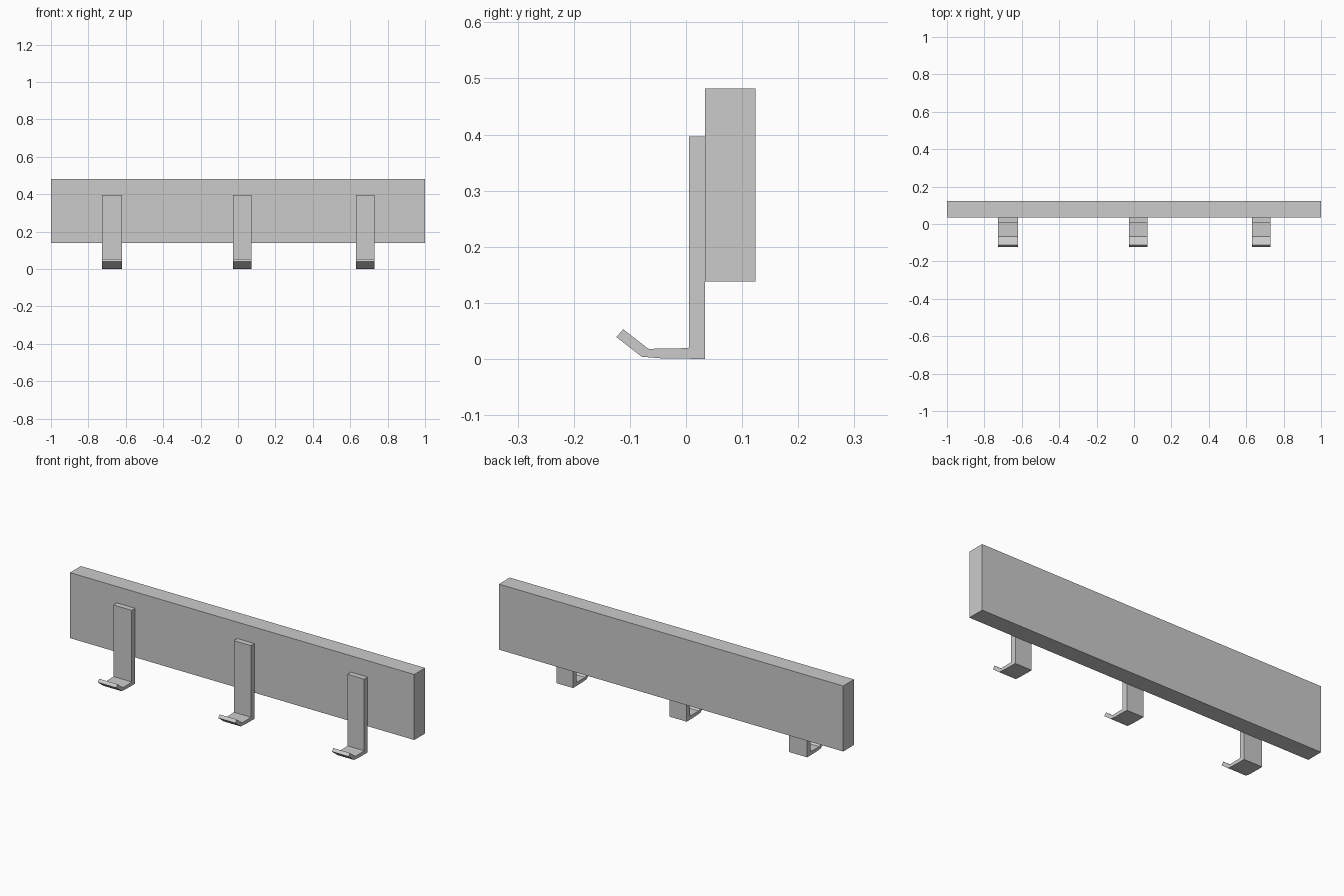
import bpy, bmesh

if "Cube" in bpy.data.objects:
    bpy.data.objects.remove(bpy.data.objects["Cube"])


def extrude_x(name, profile, x0, x1):
    """Extrude a (y, z) profile from x0 to x1."""
    bm = bmesh.new()
    face = bm.faces.new([bm.verts.new((x0, y, z)) for y, z in profile])
    ext = bmesh.ops.extrude_face_region(bm, geom=[face])
    verts = [v for v in ext["geom"] if isinstance(v, bmesh.types.BMVert)]
    bmesh.ops.translate(bm, verts=verts, vec=(x1 - x0, 0, 0))
    bmesh.ops.recalc_face_normals(bm, faces=bm.faces)
    mesh = bpy.data.meshes.new(name)
    bm.to_mesh(mesh)
    bm.free()
    obj = bpy.data.objects.new(name, mesh)
    bpy.context.collection.objects.link(obj)
    return obj


# Backing board
board = [(0.034, 0.138), (0.124, 0.138), (0.124, 0.482), (0.034, 0.482)]
extrude_x("backing_board", board, -1, 1)

# Bent strip hooks: upright, short shelf, upturned lip
hook = [(0.034, 0.396), (0.034, 0.0), (-0.043, 0.001), (-0.079, 0.004),
        (-0.124, 0.039), (-0.112, 0.053), (-0.067, 0.018),
        (-0.01, 0.019), (0.005, 0.02), (0.005, 0.396)]
spans = {"left": (-0.728, -0.621), "middle": (-0.028, 0.071), "right": (0.632, 0.729)}
for side, (x0, x1) in spans.items():
    extrude_x("hook_" + side, hook, x0, x1)
